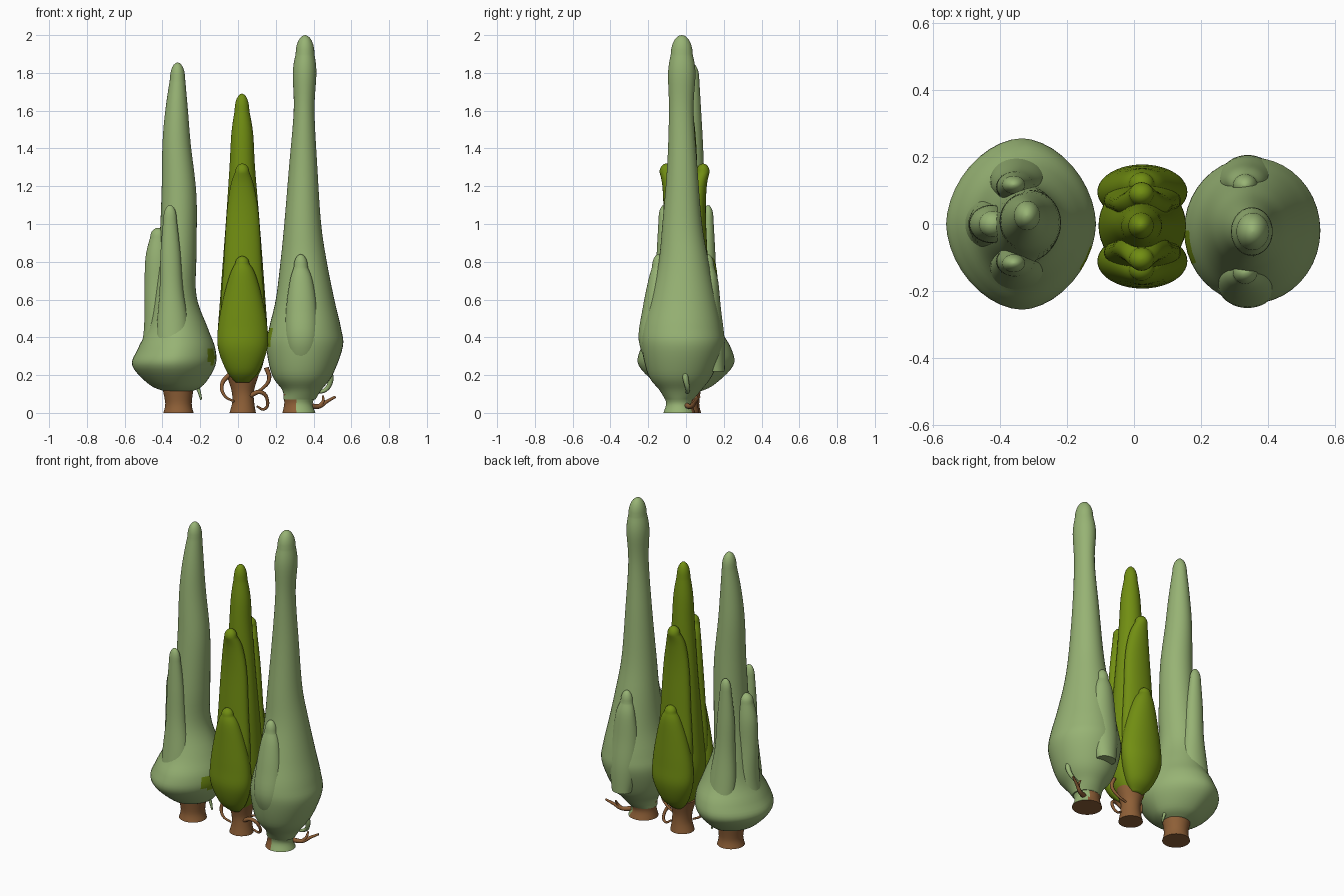
import bpy, bmesh, math
from mathutils import Vector


def material(name, rgb):
    m = bpy.data.materials.new(name)
    m.diffuse_color = (*rgb, 1)
    return m


SAGE = material("sage green", (0.31, 0.45, 0.175))
OLIVE = material("olive green", (0.165, 0.27, 0.006))
BROWN = material("root brown", (0.27, 0.115, 0.038))


def smooth_rows(rows, steps=5):
    """Catmull-Rom through the profile rows."""
    out = []
    for i in range(len(rows) - 1):
        p0, p1 = rows[max(i - 1, 0)], rows[i]
        p2, p3 = rows[i + 1], rows[min(i + 2, len(rows) - 1)]
        for s in range(steps):
            t = s / steps
            out.append([0.5 * (2 * b + (c - a) * t + (2 * a - 5 * b + 4 * c - d) * t * t
                               + (3 * b - a - 3 * c + d) * t ** 3)
                        for a, b, c, d in zip(p0, p1, p2, p3)])
    return out + [list(rows[-1])]


def loft(name, rows, mat, dome=0.05, power=2.0, sides=40, rule=None):
    """Skin rings given as (z, x0, x1, y0, y1); dome rounds off the top.
    rule = (second material, test on face centre)."""
    rings = smooth_rows(rows)
    if dome:
        z, x0, x1, y0, y1 = rings[-1]
        cx, cy = (x0 + x1) / 2, (y0 + y1) / 2
        for k in range(1, 7):
            a = k / 6.2 * math.pi / 2
            c = math.cos(a)
            rings.append([z + dome * math.sin(a), cx + (x0 - cx) * c, cx + (x1 - cx) * c,
                          cy + (y0 - cy) * c, cy + (y1 - cy) * c])
    bm = bmesh.new()
    prev = None
    for z, x0, x1, y0, y1 in rings:
        ring = []
        for k in range(sides):
            a = 2 * math.pi * k / sides
            c, s = math.cos(a), math.sin(a)
            # low rings take the superellipse power, slim upper ones stay round
            e = 2 / (2 + (power - 2) * max(0, 1 - z / 0.9))
            ux, uy = math.copysign(abs(c) ** e, c), math.copysign(abs(s) ** e, s)
            ring.append(bm.verts.new(((x0 + x1) / 2 + (x1 - x0) / 2 * ux,
                                      (y0 + y1) / 2 + (y1 - y0) / 2 * uy, z)))
        if prev:
            for k in range(sides):
                j = (k + 1) % sides
                bm.faces.new((prev[k], prev[j], ring[j], ring[k]))
        else:
            bm.faces.new(ring[::-1])
        prev = ring
    bm.faces.new(prev)
    for f in bm.faces:
        f.smooth = True
        if rule and rule[1](f.calc_center_median()):
            f.material_index = 1
    me = bpy.data.meshes.new(name)
    bm.to_mesh(me)
    bm.free()
    me.materials.append(mat)
    if rule:
        me.materials.append(rule[0])
    ob = bpy.data.objects.new(name, me)
    bpy.context.collection.objects.link(ob)
    bpy.context.view_layer.objects.active = ob
    bpy.ops.object.select_all(action='DESELECT')
    ob.select_set(True)
    bpy.ops.object.shade_smooth_by_angle(angle=math.radians(50))
    return ob


def root(name, pts, mat, r=0.011):
    """Thin curling root along a path."""
    cu = bpy.data.curves.new(name, 'CURVE')
    cu.dimensions = '3D'
    cu.bevel_depth, cu.bevel_resolution, cu.use_fill_caps = r, 2, True
    cu.resolution_u = 6
    sp = cu.splines.new('BEZIER')
    sp.bezier_points.add(len(pts) - 1)
    for i, (b, p) in enumerate(zip(sp.bezier_points, pts)):
        b.co = p
        b.handle_left_type = b.handle_right_type = 'AUTO'
        b.radius = 1.2 - 0.7 * i / (len(pts) - 1)
    cu.materials.append(mat)
    ob = bpy.data.objects.new(name, cu)
    bpy.context.collection.objects.link(ob)
    bpy.ops.object.select_all(action='DESELECT')
    ob.select_set(True)
    bpy.context.view_layer.objects.active = ob
    bpy.ops.object.convert(target='MESH')


def near(p, d):
    return lambda c: (c - Vector(p)).length < d


# Left plant: wide bulb running up into a tall shoot
loft("left_bulb_shoot", [
    (0.115, -0.39, -0.24, -0.08, 0.08), (0.15, -0.47, -0.18, -0.15, 0.15),
    (0.25, -0.56, -0.12, -0.25, 0.25), (0.34, -0.53, -0.12, -0.24, 0.24),
    (0.45, -0.48, -0.16, -0.18, 0.18), (0.62, -0.45, -0.22, -0.13, 0.13),
    (0.85, -0.42, -0.22, -0.11, 0.11), (1.15, -0.405, -0.22, -0.09, 0.10),
    (1.42, -0.40, -0.25, -0.07, 0.09), (1.60, -0.385, -0.265, -0.05, 0.08),
    (1.77, -0.36, -0.28, -0.02, 0.07)], SAGE, 0.085, power=1.7,
    rule=(OLIVE, near((-0.12, -0.1, 0.30), 0.05)))
loft("left_stem", [(0, -0.395, -0.235, -0.08, 0.08), (0.05, -0.385, -0.245, -0.07, 0.07),
                   (0.13, -0.40, -0.235, -0.08, 0.08)], BROWN, 0)
for side, label in ((-1, "front"), (1, "back")):
    def band(a, b):
        return tuple(sorted((side * a, side * b)))
    loft("left_side_shoot_" + label, [
        (0.25, -0.43, -0.26, *band(0.08, 0.22)), (0.45, -0.43, -0.26, *band(0.06, 0.19)),
        (0.65, -0.415, -0.29, *band(0.06, 0.165)), (0.85, -0.41, -0.305, *band(0.07, 0.155)),
        (1.03, -0.395, -0.325, *band(0.09, 0.145))], SAGE, 0.07)
loft("left_side_shoot_outer", [
    (0.25, -0.54, -0.36, -0.10, 0.10), (0.42, -0.50, -0.36, -0.08, 0.08),
    (0.65, -0.495, -0.36, -0.06, 0.06), (0.82, -0.49, -0.36, -0.055, 0.055),
    (0.93, -0.465, -0.38, -0.04, 0.04)], SAGE, 0.05)

# Right plant: round bulb with the tallest shoot
loft("right_bulb_shoot", [
    (0.07, 0.24, 0.41, -0.11, 0.04), (0.12, 0.235, 0.44, -0.14, 0.08),
    (0.20, 0.18, 0.50, -0.20, 0.14), (0.35, 0.15, 0.555, -0.235, 0.195),
    (0.45, 0.165, 0.545, -0.23, 0.19), (0.60, 0.20, 0.51, -0.19, 0.16),
    (0.80, 0.225, 0.47, -0.145, 0.12), (1.0, 0.245, 0.44, -0.125, 0.085),
    (1.30, 0.27, 0.42, -0.10, 0.06), (1.60, 0.295, 0.405, -0.09, 0.04),
    (1.80, 0.29, 0.415, -0.095, 0.05), (1.90, 0.305, 0.405, -0.08, 0.035)],
    SAGE, 0.10, rule=(OLIVE, near((0.155, -0.08, 0.40), 0.06)))
loft("right_stem", [(0, 0.235, 0.41, -0.12, 0.05), (0.05, 0.245, 0.395, -0.105, 0.035),
                    (0.10, 0.24, 0.42, -0.12, 0.05)], BROWN, 0,
     rule=(SAGE, lambda c: c.x > 0.31 and c.y < 0.03 and c.z > 0.001))
for name, y0, y1, ty0, ty1 in (("front", -0.25, -0.10, -0.18, -0.11),
                               ("back", 0.05, 0.205, 0.08, 0.15)):
    loft("right_leaf_" + name, [
        (0.22, 0.28, 0.40, y0 + 0.06, y1), (0.38, 0.25, 0.43, y0, y1),
        (0.55, 0.255, 0.42, y0 + 0.02 * (y0 < 0), y1 - 0.02 * (y0 > 0)),
        (0.70, 0.275, 0.395, ty0 - 0.02 * (y0 < 0), ty1 + 0.02 * (y0 > 0)),
        (0.77, 0.295, 0.37, ty0, ty1)], SAGE, 0.07)

# Middle plant: central shoot wrapped in pairs of leaves
loft("middle_shoot", [
    (0.17, -0.03, 0.09, -0.07, 0.07), (0.25, -0.07, 0.13, -0.12, 0.11),
    (0.40, -0.105, 0.155, -0.14, 0.13), (0.60, -0.095, 0.145, -0.12, 0.11),
    (1.0, -0.065, 0.115, -0.08, 0.07), (1.30, -0.045, 0.09, -0.07, 0.06),
    (1.48, -0.035, 0.08, -0.06, 0.05), (1.60, -0.018, 0.06, -0.045, 0.035)],
    OLIVE, 0.09)
for side, off, label in ((-1, 0, "front"), (1, -0.015, "back")):
    def pair(a, b):
        return tuple(sorted((side * (a + off), side * (b + off))))
    loft("middle_tall_leaf_" + label, [
        (0.25, -0.05, 0.10, *pair(0.03, 0.13)), (0.50, -0.09, 0.14, *pair(0.03, 0.14)),
        (0.80, -0.075, 0.125, *pair(0.03, 0.13)), (1.05, -0.06, 0.11, *pair(0.03, 0.12)),
        (1.20, -0.04, 0.085, *pair(0.04, 0.125)), (1.275, -0.015, 0.06, *pair(0.07, 0.14))],
        OLIVE, 0.045)
    loft("middle_short_leaf_" + label, [
        (0.16, -0.01, 0.06, *pair(0.05, 0.09)), (0.22, -0.06, 0.11, *pair(0.03, 0.15)),
        (0.34, -0.105, 0.155, *pair(0.03, 0.19)), (0.46, -0.105, 0.155, *pair(0.03, 0.19)),
        (0.62, -0.075, 0.125, *pair(0.05, 0.185)), (0.74, -0.04, 0.09, *pair(0.08, 0.18)),
        (0.79, -0.015, 0.06, *pair(0.10, 0.17))], OLIVE, 0.04)
loft("middle_stem", [(0, -0.045, 0.095, -0.07, 0.07), (0.06, -0.03, 0.085, -0.06, 0.06),
                     (0.12, -0.035, 0.085, -0.06, 0.06), (0.20, -0.06, 0.11, -0.08, 0.08)], BROWN, 0)

# Roots curling around the stems
root("middle_root_left", [(-0.04, -0.03, 0.21), (-0.085, -0.04, 0.15),
                          (-0.07, -0.05, 0.09), (-0.02, -0.04, 0.06)], BROWN)
root("middle_root_right", [(0.06, -0.03, 0.09), (0.12, -0.03, 0.11), (0.155, -0.01, 0.07),
                           (0.14, 0.01, 0.02), (0.10, 0.0, 0.035)], BROWN)
root("middle_root_upper", [(0.15, 0.0, 0.24), (0.165, 0.0, 0.18), (0.13, 0.01, 0.13),
                           (0.07, 0.02, 0.10)], BROWN)
root("right_root_green", [(0.48, -0.01, 0.23), (0.49, 0.0, 0.17), (0.46, 0.01, 0.12),
                          (0.40, 0.0, 0.11)], SAGE, 0.015)
root("right_root_brown", [(0.37, 0.0, 0.04), (0.43, 0.03, 0.035), (0.47, 0.05, 0.06),
                          (0.515, 0.07, 0.085)], BROWN, 0.013)
root("right_root_twig", [(0.43, 0.03, 0.035), (0.45, 0.04, 0.06), (0.45, 0.06, 0.09)], BROWN, 0.01)
root("left_root", [(-0.22, 0.02, 0.15), (-0.205, 0.02, 0.11), (-0.195, 0.02, 0.07)], SAGE, 0.01)
